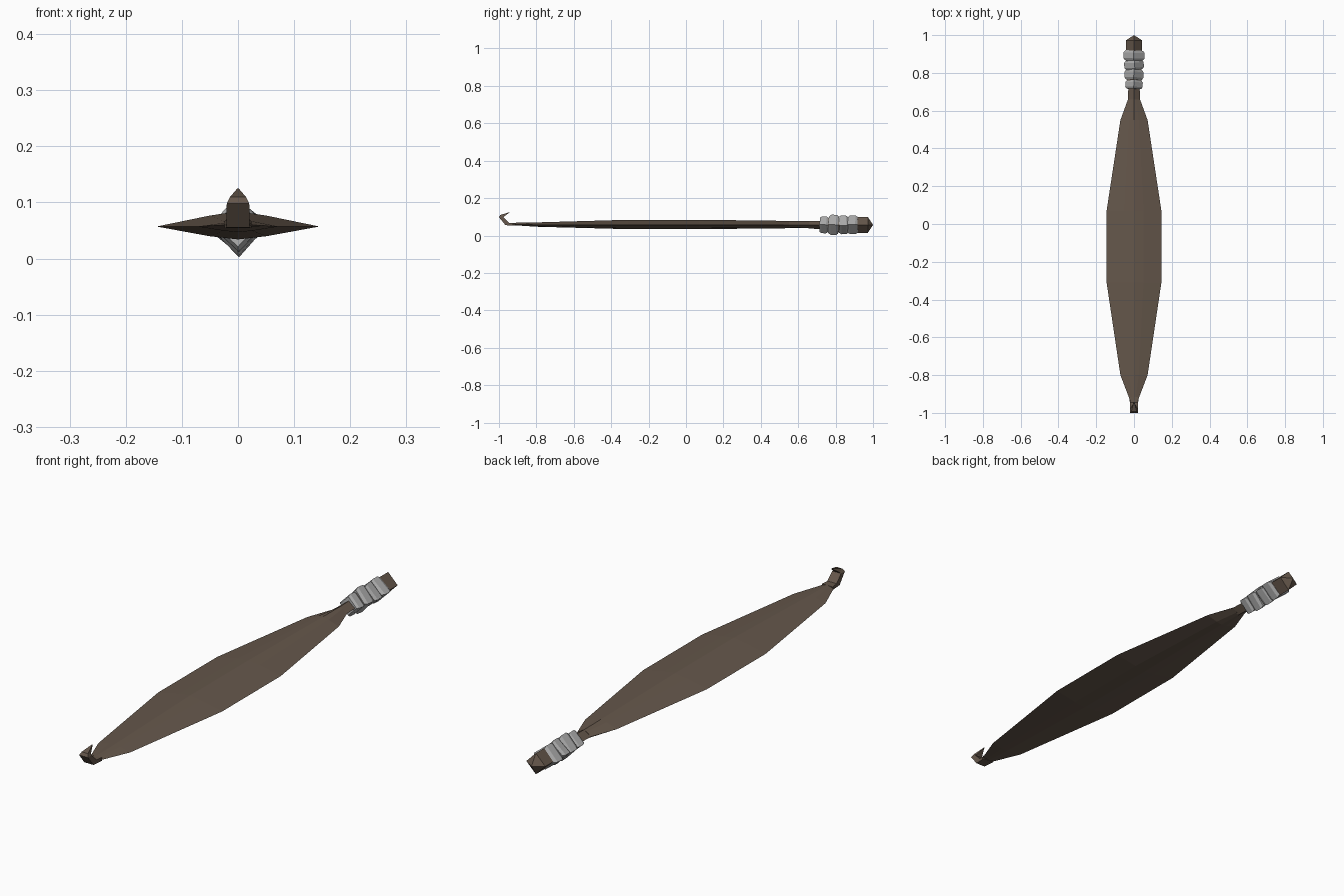
import bpy, math, random
from mathutils import Vector, Matrix

if "Cube" in bpy.data.objects:
    bpy.data.objects.remove(bpy.data.objects["Cube"])

random.seed(4)
CZ = 0.057


def material(name, col):
    m = bpy.data.materials.new(name)
    m.diffuse_color = (*col, 1)
    m.use_nodes = True
    m.node_tree.nodes["Principled BSDF"].inputs["Base Color"].default_value = m.diffuse_color
    return m


wood = material("dark_wood", (0.13, 0.095, 0.07))
cord = material("pale_cord", (0.42, 0.42, 0.42))


def loft(name, sections, mat):
    """Skin equal-length rings of points and cap both ends."""
    n = len(sections[0])
    verts = [p for s in sections for p in s]
    faces = [list(range(n))[::-1], list(range(len(verts) - n, len(verts)))]
    for i in range(len(sections) - 1):
        for j in range(n):
            k = (j + 1) % n
            faces.append((i * n + j, i * n + k, (i + 1) * n + k, (i + 1) * n + j))
    me = bpy.data.meshes.new(name)
    me.from_pydata([tuple(v) for v in verts], [], faces)
    me.validate()
    ob = bpy.data.objects.new(name, me)
    bpy.context.collection.objects.link(ob)
    me.materials.append(mat)
    # consistent outward normals
    import bmesh
    bm = bmesh.new()
    bm.from_mesh(me)
    bmesh.ops.remove_doubles(bm, verts=bm.verts, dist=1e-5)
    bmesh.ops.recalc_face_normals(bm, faces=bm.faces)
    bm.to_mesh(me)
    bm.free()
    return ob


def lens(y, w, up, down, zc=CZ):
    """Flat lens-shaped blade section."""
    return [(w, y, zc), (w * .35, y, zc + up * .72), (0, y, zc + up), (-w * .35, y, zc + up * .72),
            (-w, y, zc), (-w * .35, y, zc - down * .75), (0, y, zc - down), (w * .35, y, zc - down * .75)]


def diamond(y, rx, rz):
    return [(rx, y, CZ), (0, y, CZ + rz), (-rx, y, CZ), (0, y, CZ - rz)]


# Leaf-shaped blade
loft("blade", [lens(*s) for s in (
    (-0.94, 0.020, 0.008, 0.004, 0.060), (-0.92, 0.026, 0.008, 0.005, 0.060),
    (-0.80, 0.072, 0.013, 0.010), (-0.31, 0.145, 0.027, 0.023), (0.07, 0.145, 0.027, 0.023),
    (0.55, 0.072, 0.021, 0.018), (0.66, 0.032, 0.020, 0.018))], wood)

# Handle with pointed butt
loft("handle", [diamond(*s) for s in (
    (0.655, 0.032, 0.020), (0.72, 0.030, 0.022), (0.76, 0.038, 0.036),
    (0.92, 0.043, 0.043), (0.972, 0.043, 0.043))]
    + [[(0, 1.0, CZ)] * 4], wood)

# Upturned hook: inner and outer edge of the bend, half width
hook = ((-0.915, 0.067, -0.915, 0.054, 0.024), (-0.945, 0.068, -0.965, 0.055, 0.021),
        (-0.975, 0.098, -1.0, 0.098, 0.020), (-0.972, 0.102, -0.992, 0.110, 0.014),
        (-0.942, 0.124, -0.942, 0.125, 0.001))
loft("hook", [[(w, yi, zi), (w, yo, zo), (-w, yo, zo), (-w, yi, zi)]
              for yi, zi, yo, zo, w in hook], wood)

# Cord wrapping: four uneven bulging turns
for i, (y, length, rx, rz) in enumerate((
        (0.738, 0.046, 0.046, 0.045), (0.790, 0.054, 0.050, 0.054),
        (0.842, 0.050, 0.052, 0.050), (0.892, 0.054, 0.056, 0.050))):
    turn = (Matrix.Translation((0, y, CZ))
            @ Matrix.Rotation(random.uniform(-.08, .08), 4, 'Z')
            @ Matrix.Rotation(random.uniform(-.08, .08), 4, 'X')
            @ Matrix.Rotation(random.uniform(-.12, .12), 4, 'Y'))
    rings = []
    for t, k in ((-.5, .83), (-.27, 1), (.27, 1), (.5, .83)):
        rings.append([turn @ Vector((px * rx * k, t * length, pz * rz * k))
                      for px, pz in ((1, 0), (0, 1), (-1, 0), (0, -1))])
    loft(f"cord_turn_{i + 1}", rings, cord)
